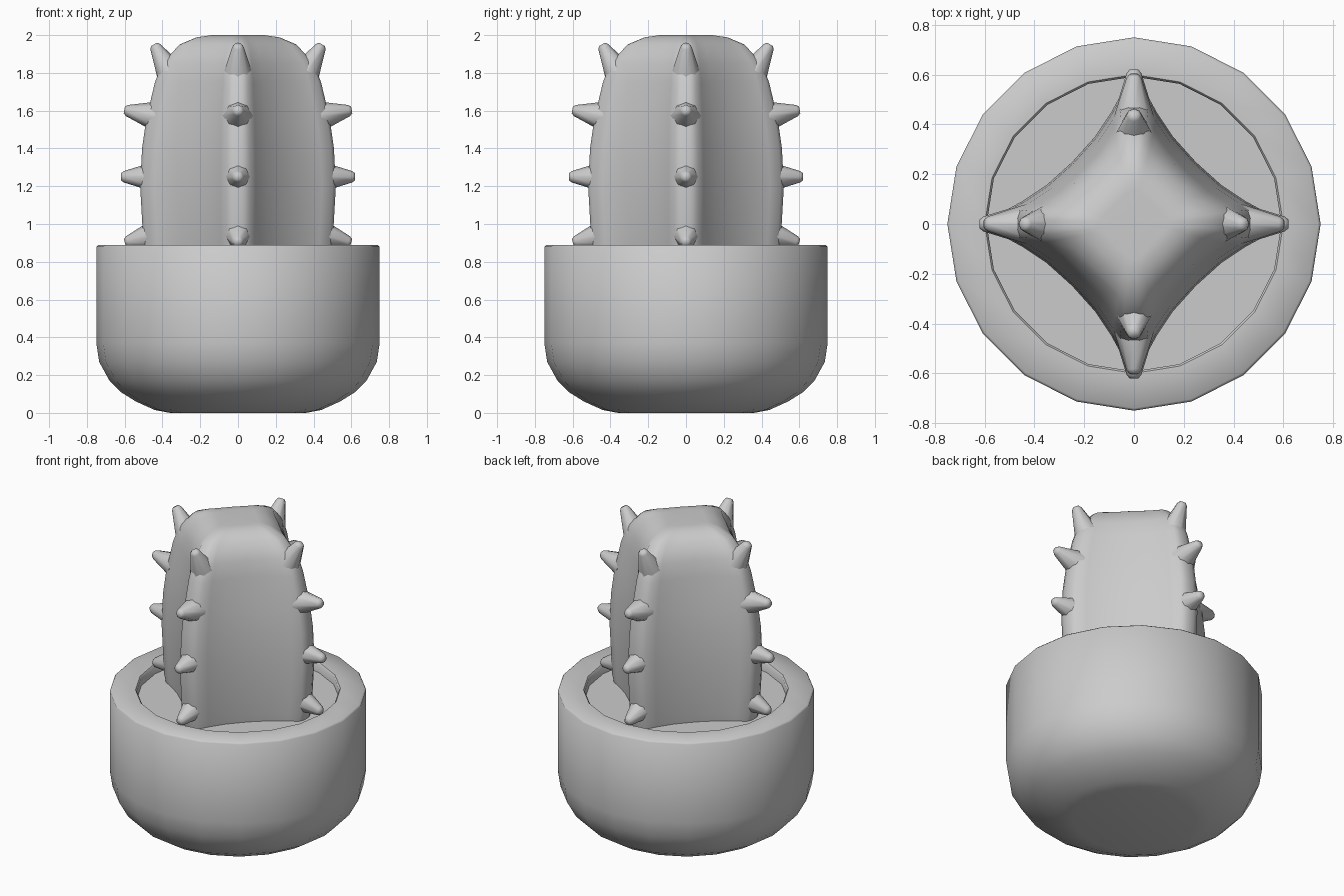
import bpy
import bmesh
import math
from mathutils import Matrix, Vector

cube = bpy.data.objects.get("Cube")
if cube:
    bpy.data.objects.remove(cube)

GREY = (0.6, 0.6, 0.6, 1)
mat = bpy.data.materials.new("plain grey")
mat.use_nodes = True
mat.diffuse_color = GREY
mat.node_tree.nodes["Principled BSDF"].inputs["Base Color"].default_value = GREY


def circle(n):
    return [(math.cos(math.tau * i / n), math.sin(math.tau * i / n)) for i in range(n)]


def loft(name, profile, section_at, angle=40, matrix=Matrix()):
    """Join scaled copies of a cross-section along (radius, height) pairs."""
    bm = bmesh.new()
    rings = []
    for r, z in profile:
        pts = [(0, 0)] if r == 0 else section_at(z)
        rings.append([bm.verts.new((x * r, y * r, z)) for x, y in pts])
    for low, high in zip(rings, rings[1:]):
        n = max(len(low), len(high))
        for i in range(n):
            j = (i + 1) % n
            if len(low) == 1:
                bm.faces.new((low[0], high[j], high[i]))
            elif len(high) == 1:
                bm.faces.new((low[i], low[j], high[0]))
            else:
                bm.faces.new((low[i], low[j], high[j], high[i]))
    bmesh.ops.recalc_face_normals(bm, faces=bm.faces)
    bm.transform(matrix)
    mesh = bpy.data.meshes.new(name)
    bm.to_mesh(mesh)
    bm.free()
    mesh.materials.append(mat)
    obj = bpy.data.objects.new(name, mesh)
    bpy.context.collection.objects.link(obj)
    bpy.ops.object.select_all(action="DESELECT")
    obj.select_set(True)
    bpy.context.view_layer.objects.active = obj
    bpy.ops.object.shade_smooth_by_angle(angle=math.radians(angle))
    return obj


# Round-bottomed pot with a thick rim
round20 = circle(20)
loft("pot", [(0, 0), (0.36, 0), (0.44, 0.015), (0.54, 0.06), (0.62, 0.11), (0.68, 0.17),
             (0.735, 0.27), (0.75, 0.37), (0.75, 0.88), (0.74, 0.89), (0.6, 0.89),
             (0.592, 0.88), (0.592, 0.8)], lambda z: round20, angle=50)

# Soil disc
loft("soil", [(0, 0.79), (0.592, 0.79), (0.592, 0.83), (0, 0.83)], lambda z: round20)

# Four-ribbed cactus body, its ribs softening towards the crown
half = [(1, 0.05), (0.97, 0.12), (0.86, 0.18), (0.68, 0.3), (0.48, 0.48)]
quarter = half + [(y, x) for x, y in reversed(half[:-1])]
star = []
for turn in range(4):
    rot = Matrix.Rotation(turn * math.pi / 2, 2)
    star += [Vector(p) @ rot.transposed() for p in quarter]


def ribbed(z):
    blend = 0.35 * min(1, max(0, (z - 1.8) / 0.2))
    return [p.lerp(p.normalized(), blend) for p in star]


loft("cactus_body", [(0.48, 0.79), (0.5, 0.88), (0.518, 1.2), (0.508, 1.4), (0.485, 1.56),
                     (0.44, 1.75), (0.4, 1.85), (0.31, 1.95), (0.22, 1.988), (0.14, 2),
                     (0, 1.985)], ribbed, angle=60)

# Blunt spines: radius and height of the root, tilt above horizontal, length
round8 = circle(8)
spines = [(0.44, 0.945, -15, 0.165), (0.45, 1.25, 0, 0.17),
          (0.44, 1.572, 11, 0.165), (0.355, 1.795, 60, 0.18)]
for side, direction in enumerate(("left", "back", "right", "front")):
    spin = Matrix.Rotation(side * math.pi / 2, 4, "Z")
    for row, (r, z, tilt, length) in enumerate(spines):
        place = (spin @ Matrix.Translation((r, 0, z))
                 @ Matrix.Rotation(math.radians(90 - tilt), 4, "Y"))
        shape = [(0, 0), (0.078, 0), (0.03, length - 0.015), (0.018, length), (0, length)]
        loft(f"{direction}_spine_{row + 1}", shape, lambda z: round8, 60, place)
